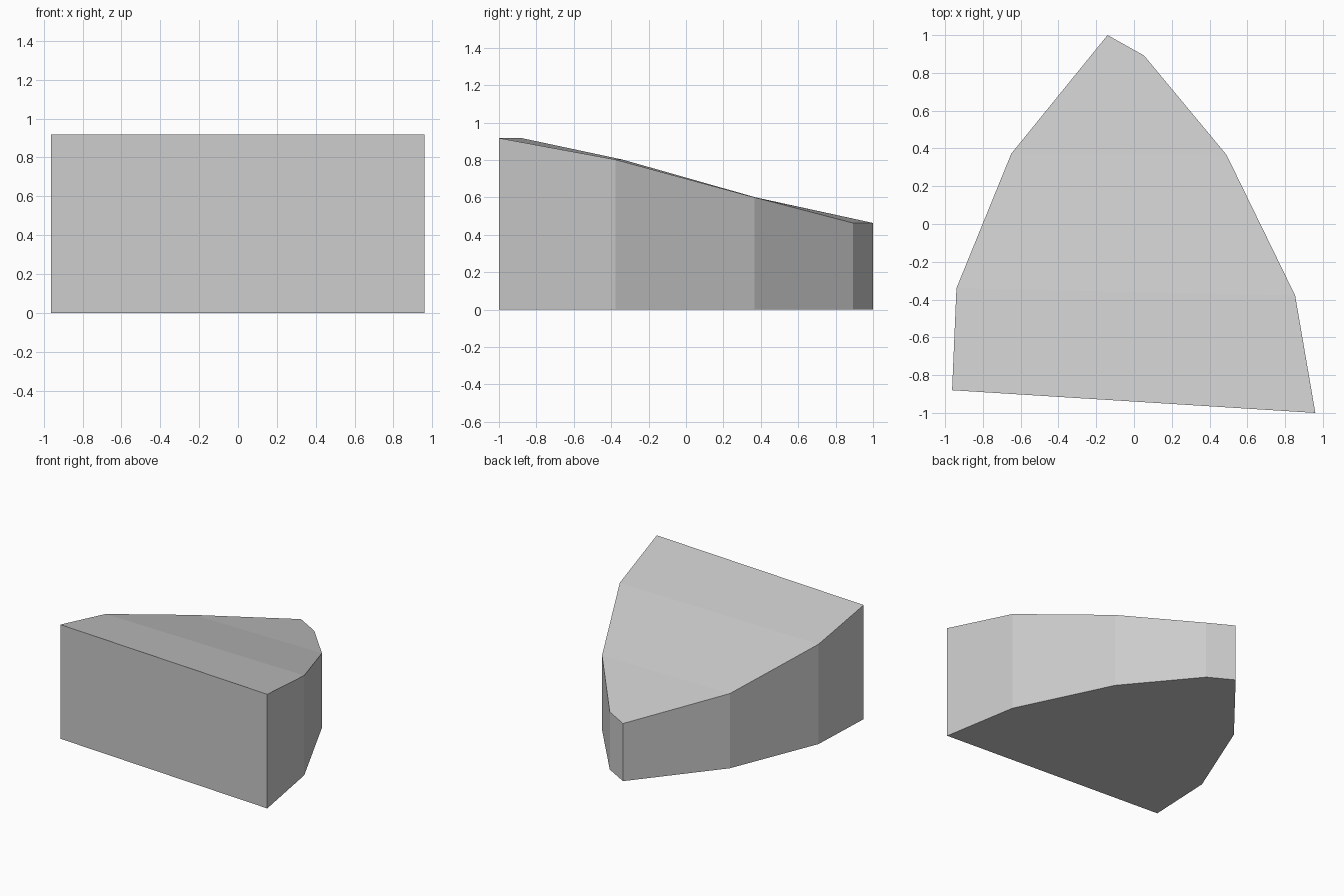
import bpy
import bmesh

cube = bpy.data.objects.get("Cube")
if cube:
    bpy.data.objects.remove(cube, do_unlink=True)

# Plain grey material
grey = bpy.data.materials.new("light_grey")
grey.use_nodes = True
colour = (0.6, 0.6, 0.6, 1)
grey.diffuse_color = colour
grey.node_tree.nodes["Principled BSDF"].inputs["Base Color"].default_value = colour

# Stations from front to back: right edge, left edge, height
stations = [
    ((-0.963, -0.88), (0.96, -1.0), 0.917),
    ((-0.94, -0.34), (0.853, -0.378), 0.802),
    ((-0.65, 0.372), (0.49, 0.366), 0.60),
    ((-0.14, 1.0), (0.053, 0.892), 0.463),
]

# Tapering wedge: side walls and sloping top bridged between stations
bm = bmesh.new()
rings = []
for right, left, height in stations:
    corners = [(*right, 0), (*left, 0), (*left, height), (*right, height)]
    rings.append([bm.verts.new(c) for c in corners])
for near, far in zip(rings, rings[1:]):
    for i in range(4):
        j = (i + 1) % 4
        bm.faces.new((near[i], near[j], far[j], far[i]))

# Front and back walls
bm.faces.new(rings[0])
bm.faces.new(rings[-1])
bmesh.ops.recalc_face_normals(bm, faces=bm.faces)

mesh = bpy.data.meshes.new("wedge_block")
bm.to_mesh(mesh)
bm.free()
mesh.materials.append(grey)
wedge = bpy.data.objects.new("wedge_block", mesh)
bpy.context.collection.objects.link(wedge)
